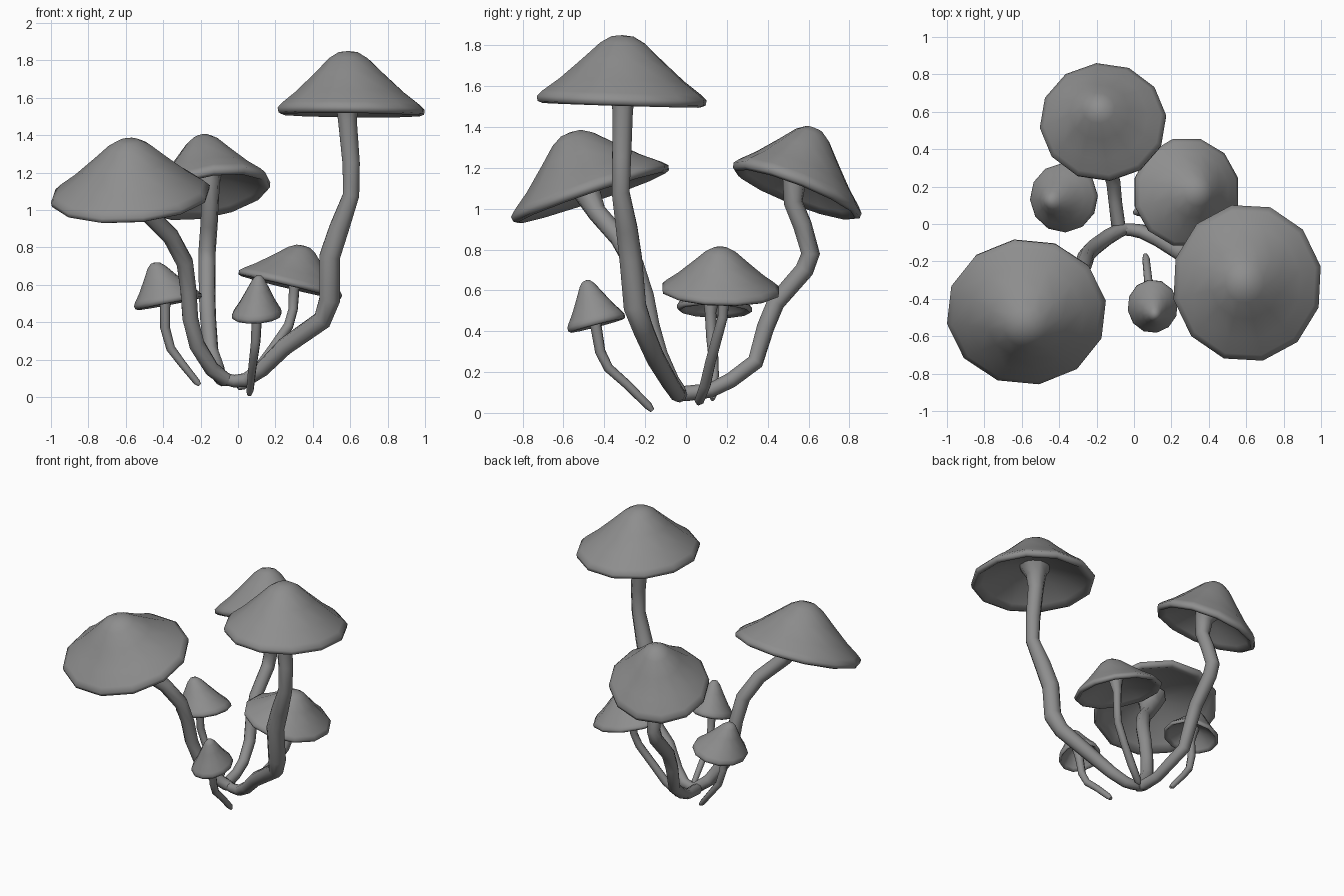
import bpy, bmesh
from math import cos, sin, tau
from mathutils import Vector

# dark grey for all parts
GREY = bpy.data.materials.new("dark_grey")
GREY.diffuse_color = (.27, .27, .27, 1)

# cap cross-section: (share of rim radius, share of height), top to underside
PROFILE = [(0, 1), (.13, .98), (.26, .88), (.47, .62), (.73, .31), (.93, .11), (1, .02),
           (.99, -.06), (.93, -.09), (.83, 0), (.5, .22), (.2, .35), (0, .4)]


def make_cap(name, centre, radii, slope, apex, turn, sides=12):
    """Lathe-like cap: sloped oval rim, axis leaning to the apex."""
    c = Vector(centre)
    axis = Vector(apex) - c
    bm = bmesh.new()
    rings = []
    for r, t in PROFILE:
        ring = []
        for i in range(sides):
            a = tau * (i + turn) / sides
            x, y = radii[0] * r * cos(a), radii[1] * r * sin(a)
            ring.append(bm.verts.new(c + Vector((x, y, slope[0] * x + slope[1] * y)) + axis * t))
        rings.append(ring)
    for a, b in zip(rings, rings[1:]):
        for i in range(sides):
            j = (i + 1) % sides
            bm.faces.new((a[i], b[i], b[j], a[j]))
    bmesh.ops.remove_doubles(bm, verts=bm.verts, dist=1e-5)
    bmesh.ops.recalc_face_normals(bm, faces=bm.faces)
    for f in bm.faces:
        f.smooth = True
    me = bpy.data.meshes.new(name)
    bm.to_mesh(me)
    bm.free()
    me.materials.append(GREY)
    bpy.context.collection.objects.link(bpy.data.objects.new(name, me))


def make_stem(name, points):
    """Bent tube through (x, y, z, radius) points, turned into a mesh."""
    cu = bpy.data.curves.new(name, 'CURVE')
    cu.dimensions = '3D'
    cu.bevel_depth = 1
    cu.bevel_resolution = 2
    cu.use_fill_caps = True
    cu.materials.append(GREY)
    sp = cu.splines.new('POLY')
    sp.points.add(len(points) - 1)
    for p, (x, y, z, r) in zip(sp.points, points):
        p.co = (x, y, z, 1)
        p.radius = r
    ob = bpy.data.objects.new(name, cu)
    bpy.context.collection.objects.link(ob)
    bpy.ops.object.select_all(action='DESELECT')
    ob.select_set(True)
    bpy.context.view_layer.objects.active = ob
    bpy.ops.object.convert(target='MESH')
    bpy.ops.object.shade_smooth_by_angle(angle=1.2)


# caps: centre, rim radii, rim slope, apex, rotation of the facets
make_cap("tall_cap", (.605, -.315, 1.535), (.402, .425), (-.01, -.03), (.59, -.31, 1.85), .4)
make_cap("left_cap", (-.575, -.47, 1.08), (.43, .39), (.06, .34), (-.585, -.565, 1.375), .3)
make_cap("back_cap", (-.165, .545, 1.095), (.34, .315), (.17, -.38), (-.195, .63, 1.395), .2)
make_cap("low_right_cap", (.28, .17, .605), (.285, .295), (-.24, -.03), (.35, .17, .81), .5)
make_cap("small_left_cap", (-.375, .14, .515), (.18, .185), (.19, -.03), (-.445, .125, .72), .1)
make_cap("small_front_cap", (.10, -.44, .445), (.135, .142), (.05, .26), (.11, -.49, .65), .3)

# three large stems, joined at the base
make_stem("tall_stem", [
    (-.09, -.03, .10, .03), (-.02, -.03, .085, .034), (.04, -.04, .09, .038),
    (.13, -.08, .15, .042), (.25, -.15, .27, .048),
    (.45, -.21, .41, .053), (.49, -.25, .52, .06), (.49, -.27, .75, .06), (.54, -.29, .90, .057),
    (.605, -.32, 1.08, .047), (.605, -.315, 1.25, .05), (.585, -.31, 1.48, .054),
    (.585, -.31, 1.58, .07), (.59, -.31, 1.65, .11)])
make_stem("left_stem", [
    (0, -.02, .08, .02), (-.07, -.03, .095, .039), (-.14, -.07, .15, .042), (-.22, -.13, .28, .045),
    (-.255, -.17, .42, .045), (-.265, -.20, .57, .046), (-.285, -.25, .72, .048),
    (-.36, -.33, .86, .047), (-.48, -.435, .98, .048), (-.54, -.485, 1.08, .07),
    (-.575, -.51, 1.18, .1)])
make_stem("back_stem", [
    (-.06, -.05, .09, .025), (-.085, 0, .095, .038), (-.10, .12, .11, .036), (-.11, .22, .16, .038),
    (-.145, .34, .25, .041), (-.16, .39, .42, .044), (-.165, .44, .54, .045), (-.165, .58, .70, .047),
    (-.165, .61, .78, .047), (-.155, .57, .92, .047), (-.15, .525, 1.03, .047),
    (-.155, .53, 1.14, .06), (-.17, .56, 1.20, .09)])

# three thin stems
make_stem("low_right_stem", [
    (.0, .06, .045, .01), (.02, .065, .06, .025), (.10, .095, .14, .028), (.18, .12, .25, .027),
    (.27, .155, .38, .027), (.295, .18, .47, .026), (.30, .185, .58, .03), (.31, .18, .68, .05)])
make_stem("small_left_stem", [
    (-.205, .13, .065, .01), (-.22, .13, .08, .018), (-.30, .14, .18, .021), (-.36, .135, .26, .024),
    (-.39, .125, .37, .026), (-.39, .12, .49, .028), (-.40, .125, .59, .045)])
make_stem("small_front_stem", [
    (.06, -.165, .012, .012), (.064, -.185, .035, .02), (.075, -.29, .14, .022),
    (.085, -.38, .22, .024), (.095, -.42, .30, .026), (.10, -.44, .42, .028),
    (.105, -.455, .52, .04)])
